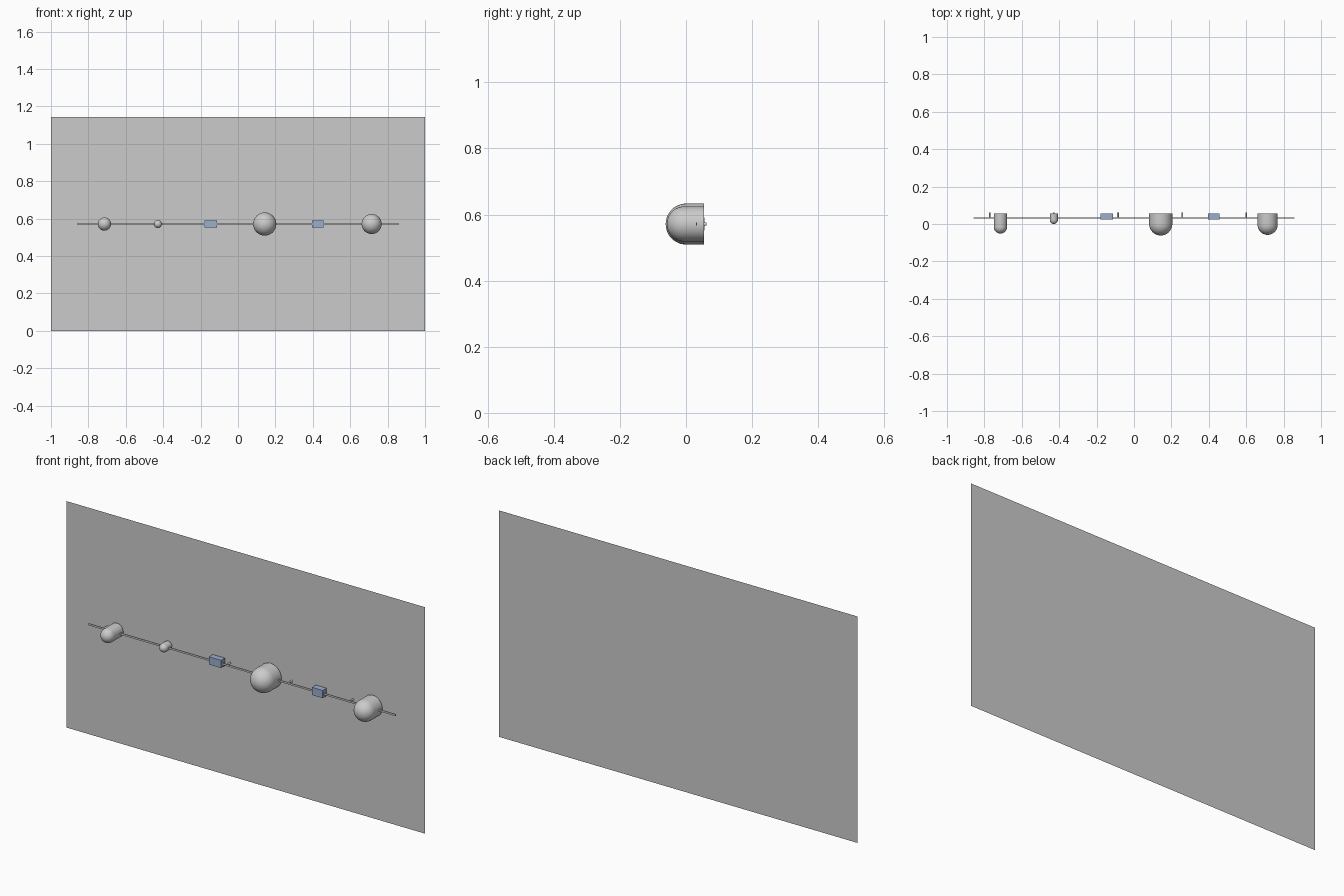
import bpy, bmesh, math
from mathutils import Matrix

if "Cube" in bpy.data.objects:
    bpy.data.objects.remove(bpy.data.objects["Cube"])

S = 2 / 7              # spacing of the row
Z = 2 * S              # height of the row
WALL_Y, BACK_Y, ROD_Y = 0.0615, 0.055, 0.032

blue = bpy.data.materials.new("blue")
blue.diffuse_color = (0.33, 0.42, 0.62, 1)
blue.use_nodes = True
blue.node_tree.nodes["Principled BSDF"].inputs["Base Color"].default_value = blue.diffuse_color


def finish(bm, name, mat=None):
    bmesh.ops.recalc_face_normals(bm, faces=bm.faces)
    mesh = bpy.data.meshes.new(name)
    bm.to_mesh(mesh)
    bm.free()
    ob = bpy.data.objects.new(name, mesh)
    bpy.context.collection.objects.link(ob)
    if mat:
        mesh.materials.append(mat)
    return ob


def box(name, loc, size, mat=None):
    bm = bmesh.new()
    bmesh.ops.create_cube(bm, size=1, matrix=Matrix.Translation(loc) @ Matrix.Diagonal((*size, 1)))
    return finish(bm, name, mat)


def dome(name, x, r, front):
    """Bullet-shaped knob: hemisphere to the front, straight barrel to the back."""
    bm = bmesh.new()
    n = 12
    prof = [(0, front)]
    for i in range(1, n + 1):
        a = math.pi / 2 * i / n
        prof.append((r * math.sin(a), front + r - r * math.cos(a)))
    prof += [(r, BACK_Y), (0, BACK_Y)]
    vs = [bm.verts.new((x + px, py, Z)) for px, py in prof]
    es = [bm.edges.new(p) for p in zip(vs, vs[1:])]
    bmesh.ops.spin(bm, geom=vs + es, cent=(x, 0, Z), axis=(0, 1, 0),
                   angle=2 * math.pi, steps=32, use_merge=True)
    bmesh.ops.remove_doubles(bm, verts=bm.verts, dist=1e-5)
    ob = finish(bm, name)
    bpy.context.view_layer.objects.active = ob
    ob.select_set(True)
    bpy.ops.object.shade_smooth_by_angle(angle=math.radians(35))
    ob.select_set(False)


# flat backing panel
bm = bmesh.new()
bm.faces.new([bm.verts.new((x, WALL_Y, z)) for x, z in ((-1, 0), (1, 0), (1, 2 * Z), (-1, 2 * Z))])
finish(bm, "back_panel")

# long thin rail
box("rail", (0, ROD_Y, Z), (6 * S, 0.004, 0.009))

# standoffs between rail and panel
for i in range(5):
    bm = bmesh.new()
    length = WALL_Y - ROD_Y
    m = Matrix.Translation(((-2.7 + 1.2 * i) * S, ROD_Y + length / 2, Z)) @ Matrix.Rotation(math.pi / 2, 4, 'X')
    bmesh.ops.create_cone(bm, cap_ends=True, segments=12, radius1=0.0045, radius2=0.0045, depth=length, matrix=m)
    finish(bm, f"standoff_{i + 1}")

# rounded knobs: slot, radius, front y
for i, (slot, r, front) in enumerate([(-2.5, 0.0355, -0.051), (-1.5, 0.0215, 0.0),
                                      (0.5, 0.0620, -0.0615), (2.5, 0.0535, -0.058)]):
    dome(f"knob_{i + 1}", slot * S, r, front)

# blue blocks
for i, (x, w) in enumerate([(-0.146, 0.068), (0.426, 0.060)]):
    box(f"block_{i + 1}", (x, 0.040, Z), (w, 0.031, 0.039), blue)
